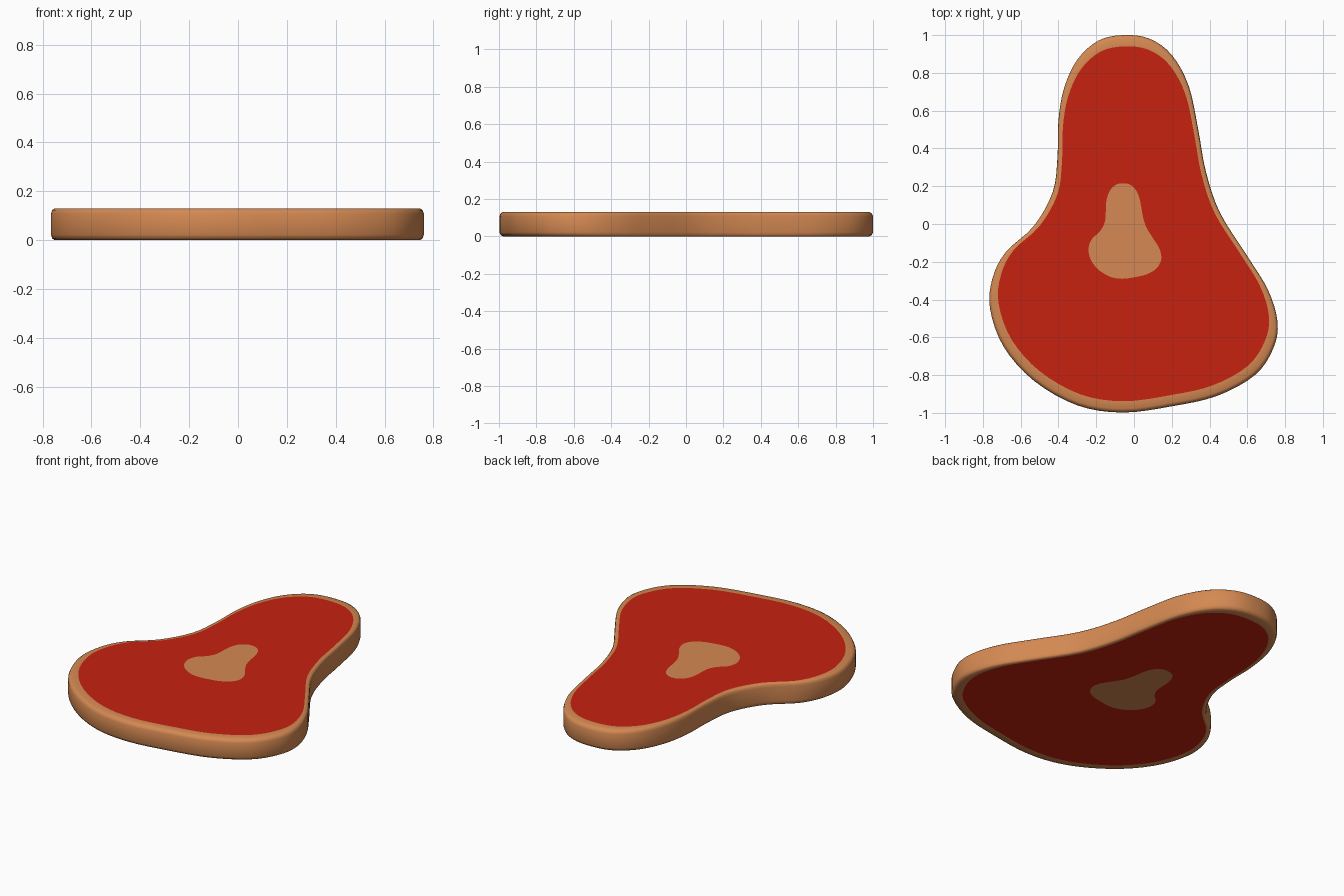
import bpy
from mathutils import Vector

if "Cube" in bpy.data.objects:
    bpy.data.objects.remove(bpy.data.objects["Cube"])

# Outline of the steak, seen from above, clockwise from the tip
OUTLINE = [(-0.06, 1.0), (0.08, 0.982), (0.20, 0.895), (0.29, 0.73), (0.34, 0.50),
           (0.38, 0.28), (0.455, 0.06), (0.60, -0.17), (0.71, -0.35), (0.76, -0.52),
           (0.737, -0.66), (0.64, -0.80), (0.44, -0.91), (0.20, -0.965), (-0.06, -0.998),
           (-0.30, -0.96), (-0.53, -0.83), (-0.69, -0.65), (-0.762, -0.45), (-0.75, -0.29),
           (-0.68, -0.15), (-0.53, -0.01), (-0.43, 0.17), (-0.405, 0.36), (-0.40, 0.55),
           (-0.37, 0.72), (-0.30, 0.87), (-0.19, 0.97)]
TOP = 0.13
RIM = 0.94                       # edge between rind and meat
BONE, BONE_POS = 0.253, (-0.0475, -0.0375)


def smooth_loop(points, steps=4):
    """Closed Catmull-Rom curve through the points, counter-clockwise."""
    pts = [Vector(p) for p in reversed(points)]
    n, out = len(pts), []
    for i in range(n):
        a, b, c, d = (pts[(i + k) % n] for k in (-1, 0, 1, 2))
        for s in range(steps):
            t = s / steps
            out.append(0.5 * (2 * b + (c - a) * t + (2 * a - 5 * b + 4 * c - d) * t**2
                              + (3 * b - a - 3 * c + d) * t**3))
    return out


LOOP = smooth_loop(OUTLINE)
N = len(LOOP)


def ring(scale, z, offset=(0, 0)):
    return [(p.x * scale + offset[0], p.y * scale + offset[1], z) for p in LOOP]


def bridge(a, b):
    """Quads between the rings numbered a and b."""
    return [(a * N + i, b * N + i, b * N + (i + 1) % N, a * N + (i + 1) % N) for i in range(N)]


def make(name, rings, faces, color, smooth=False):
    mesh = bpy.data.meshes.new(name)
    mesh.from_pydata([v for r in rings for v in r], [], faces)
    obj = bpy.data.objects.new(name, mesh)
    bpy.context.collection.objects.link(obj)
    mat = bpy.data.materials.new(name)
    mat.diffuse_color = (*color, 1)
    mat.use_nodes = True
    mat.node_tree.nodes["Principled BSDF"].inputs["Base Color"].default_value = mat.diffuse_color
    mesh.materials.append(mat)
    for p in mesh.polygons:
        p.use_smooth = smooth
    return obj


TAN = (0.66, 0.25, 0.085)
RED = (0.57, 0.016, 0.005)

# Fat rind: flat rim, bevelled edge, upright side, mirrored below
profile = [(RIM, TOP), (0.98, TOP), (0.993, 0.123), (1.0, 0.108),
           (1.0, 0.022), (0.993, 0.007), (0.98, 0), (RIM, 0)]
make("fat_rind", [ring(s, z) for s, z in profile],
     [f for k in range(len(profile) - 1) for f in bridge(k, k + 1)], TAN, True)

# Meat: flat surface around the bone on both sides
make("meat", [ring(BONE, TOP, BONE_POS), ring(RIM, TOP), ring(RIM, 0), ring(BONE, 0, BONE_POS)],
     bridge(0, 1) + bridge(2, 3), RED)

# Bone: small copy of the outline, flush with the meat on both sides
make("bone", [ring(BONE, TOP, BONE_POS), ring(BONE, 0, BONE_POS)],
     [tuple(range(N)), tuple(reversed(range(N, 2 * N)))], TAN)
